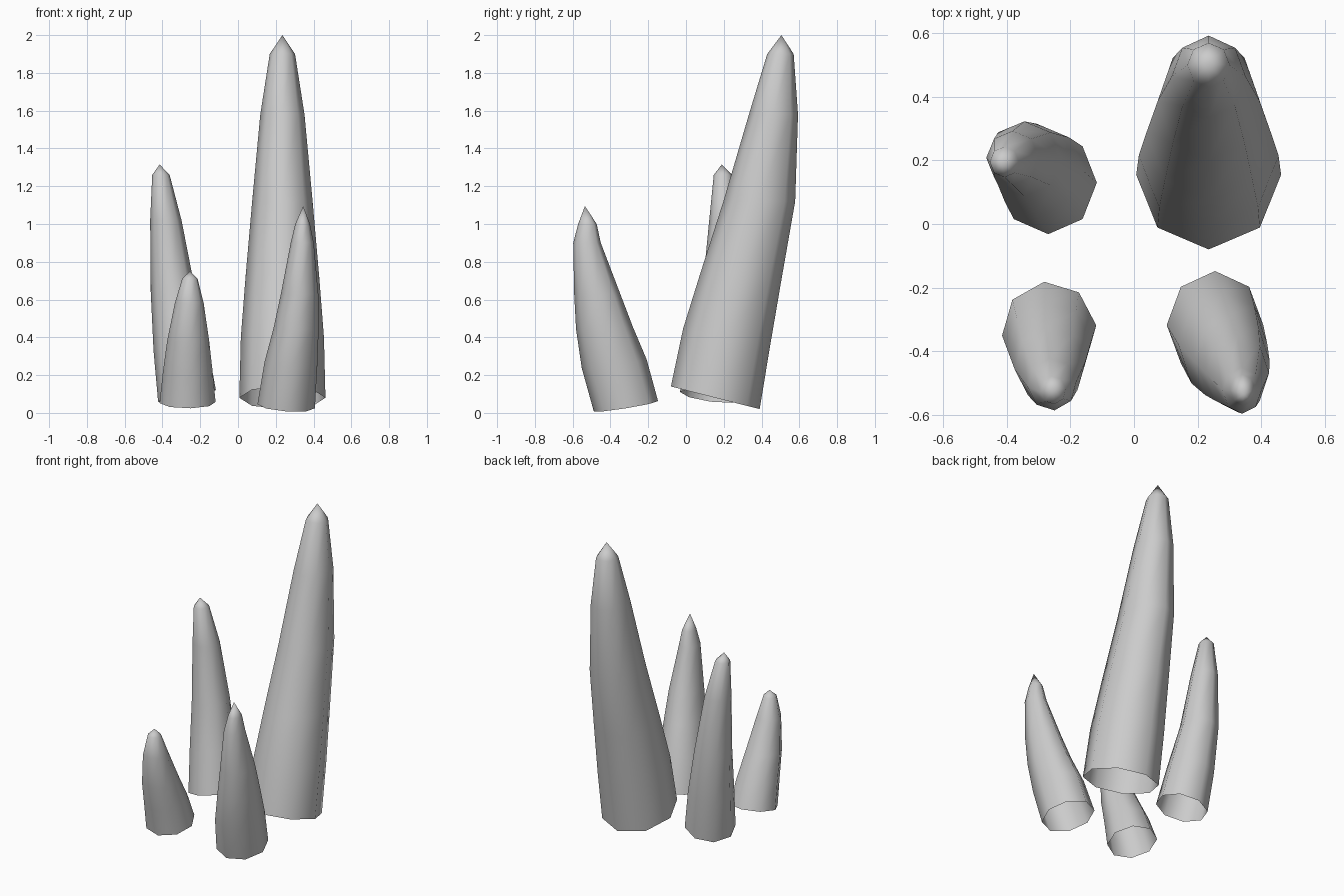
import bpy, bmesh, math

SIDES = 8
FADE = [1.0, 0.8, 0.3, 0, 0, 0]  # how much each ring keeps the base tilt


def spike(name, rings, tip, tilt, turn=0.0):
    """Open-bottomed bent cone; rings are (x, y, z, radius_x, radius_y)."""
    bm = bmesh.new()
    loops = []
    for (x, y, z, rx, ry), f in zip(rings, FADE):
        loop = []
        for i in range(SIDES):
            a = 2 * math.pi * i / SIDES + math.radians(turn)
            dx, dy = rx * math.cos(a), ry * math.sin(a)
            dz = f * (dx * tilt[0] + dy * tilt[1])
            loop.append(bm.verts.new((x + dx, y + dy, z + dz)))
        loops.append(loop)
    top = bm.verts.new(tip)
    for i in range(SIDES):
        j = (i + 1) % SIDES
        for lo, hi in zip(loops, loops[1:]):
            bm.faces.new((lo[i], lo[j], hi[j], hi[i]))
        bm.faces.new((loops[-1][i], loops[-1][j], top))
    for face in bm.faces:
        face.smooth = True
    mesh = bpy.data.meshes.new(name)
    bm.to_mesh(mesh)
    bm.free()
    obj = bpy.data.objects.new(name, mesh)
    bpy.context.collection.objects.link(obj)
    return obj


# Tall spike, leaning back
spike("tall_spike", [
    (0.235, 0.155, 0.08, 0.228, 0.235),
    (0.235, 0.215, 0.40, 0.220, 0.230),
    (0.235, 0.290, 0.72, 0.195, 0.215),
    (0.235, 0.388, 1.12, 0.160, 0.190),
    (0.235, 0.463, 1.58, 0.117, 0.130),
    (0.235, 0.500, 1.90, 0.067, 0.070),
], (0.235, 0.505, 2.0), (0, -0.255))

# Back left spike, leaning left and back
spike("back_left_spike", [
    (-0.27, 0.130, 0.09, 0.153, 0.162),
    (-0.305, 0.170, 0.35, 0.142, 0.145),
    (-0.345, 0.205, 0.65, 0.117, 0.118),
    (-0.382, 0.208, 1.02, 0.083, 0.085),
    (-0.408, 0.195, 1.26, 0.046, 0.048),
], (-0.415, 0.19, 1.315), (0.20, -0.13))

# Small front left spike, leaning forward
spike("front_left_spike", [
    (-0.267, -0.335, 0.055, 0.149, 0.154),
    (-0.266, -0.385, 0.22, 0.132, 0.140),
    (-0.264, -0.445, 0.38, 0.112, 0.120),
    (-0.258, -0.505, 0.58, 0.077, 0.082),
    (-0.255, -0.523, 0.71, 0.041, 0.044),
], (-0.255, -0.52, 0.75), (0, 0.20), 6)

# Front right spike, leaning forward and right
spike("front_right_spike", [
    (0.255, -0.318, 0.035, 0.152, 0.170),
    (0.280, -0.380, 0.26, 0.140, 0.172),
    (0.308, -0.432, 0.45, 0.119, 0.150),
    (0.326, -0.470, 0.63, 0.099, 0.122),
    (0.340, -0.524, 0.90, 0.061, 0.073),
    (0.342, -0.522, 1.00, 0.039, 0.049),
], (0.345, -0.535, 1.095), (-0.07, 0.16))
